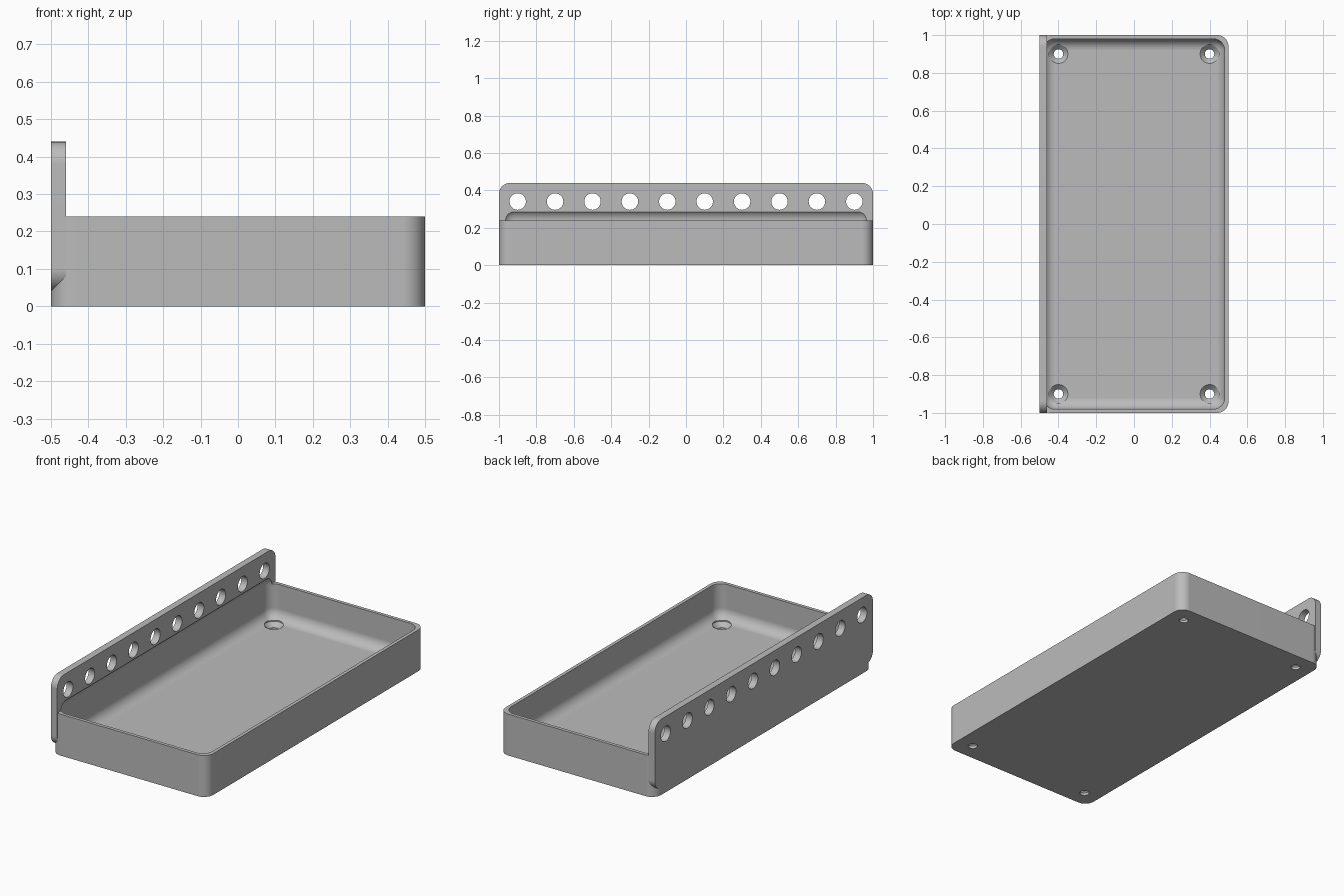
import bpy
import bmesh
from math import cos, sin, pi, radians
from mathutils import Matrix, Vector

old = bpy.data.objects.get("Cube")
if old:
    bpy.data.objects.remove(old, do_unlink=True)

# Single plain colour
grey = bpy.data.materials.new("light grey")
grey.use_nodes = True
colour = (0.5, 0.5, 0.5, 1)
grey.diffuse_color = colour
grey.node_tree.nodes["Principled BSDF"].inputs["Base Color"].default_value = colour

RADIUS = 0.06


def to_object(name, bm):
    bmesh.ops.recalc_face_normals(bm, faces=bm.faces)
    mesh = bpy.data.meshes.new(name)
    bm.to_mesh(mesh)
    bm.free()
    mesh.materials.append(grey)
    obj = bpy.data.objects.new(name, mesh)
    bpy.context.collection.objects.link(obj)
    return obj


def rounded_box(low, high, axis=None):
    """Box with rounded edges: only those along one axis, or all of them."""
    low, high = Vector(low), Vector(high)
    bm = bmesh.new()
    bmesh.ops.create_cube(bm, size=1)
    for v in bm.verts:
        v.co = (low + high) / 2 + v.co * (high - low)
    edges = [e for e in bm.edges if axis is None
             or abs((e.verts[0].co - e.verts[1].co).normalized()[axis]) > 0.9]
    bmesh.ops.bevel(bm, geom=edges, offset=RADIUS, segments=10,
                    profile=0.5, affect='EDGES')
    return bm


def turned(rings, sides=40):
    """Solid of revolution about z from (radius, height) rings."""
    bm = bmesh.new()
    loops = [[bm.verts.new((r * cos(2 * pi * i / sides), r * sin(2 * pi * i / sides), z))
              for i in range(sides)] for r, z in rings]
    bm.faces.new(loops[0])
    bm.faces.new(loops[-1])
    for a, b in zip(loops, loops[1:]):
        for i in range(sides):
            j = (i + 1) % sides
            bm.faces.new((a[i], a[j], b[j], b[i]))
    return bm


def combine(target, other, operation):
    mod = target.modifiers.new("combine", 'BOOLEAN')
    mod.operation = operation
    mod.solver = 'EXACT'
    mod.object = other
    bpy.context.view_layer.objects.active = target
    bpy.ops.object.modifier_apply(modifier=mod.name)
    bpy.data.objects.remove(other, do_unlink=True)


# Tray body with rounded upright corners
tray = to_object("tray", rounded_box((-0.5, -1, 0), (0.5, 1, 0.24), axis=2))

# Mounting flange, its underside sloping up towards the tray
bm = rounded_box((-0.5, -1, 0.04), (-0.46, 1, 0.44), axis=0)
cut = bmesh.ops.bisect_plane(bm, geom=bm.verts[:] + bm.edges[:] + bm.faces[:],
                             plane_co=(-0.5, 0, 0.0401), plane_no=(1, 0, -1),
                             clear_outer=True)
rim = [e for e in cut["geom_cut"] if isinstance(e, bmesh.types.BMEdge)]
bmesh.ops.holes_fill(bm, edges=rim)
combine(tray, to_object("flange", bm), 'UNION')

# Hollow, rounded at the floor and where it bites into the flange
hollow = rounded_box((-0.48, -0.98, 0.04), (0.48, 0.98, 0.30))
combine(tray, to_object("hollow", hollow), 'DIFFERENCE')

# Countersunk screw holes in the floor
for x in (-0.4, 0.4):
    for y in (-0.9, 0.9):
        drill = turned([(0.025, -0.05), (0.025, 0.015), (0.05, 0.04), (0.05, 0.12)])
        bmesh.ops.translate(drill, verts=drill.verts, vec=(x, y, 0))
        combine(tray, to_object("screw_hole", drill), 'DIFFERENCE')

# Row of holes through the flange
for i in range(10):
    drill = turned([(0.044, -0.05), (0.044, 0.05)])
    place = Matrix.Translation((-0.48, -0.9 + 0.2 * i, 0.34)) @ Matrix.Rotation(pi / 2, 4, 'Y')
    drill.transform(place)
    combine(tray, to_object("flange_hole", drill), 'DIFFERENCE')

# Smooth rounds, crisp edges, flat faces kept flat
bpy.ops.object.select_all(action='DESELECT')
tray.select_set(True)
bpy.context.view_layer.objects.active = tray
bpy.ops.object.shade_smooth_by_angle(angle=radians(30))
weighted = tray.modifiers.new("weighted normals", 'WEIGHTED_NORMAL')
weighted.keep_sharp = True
